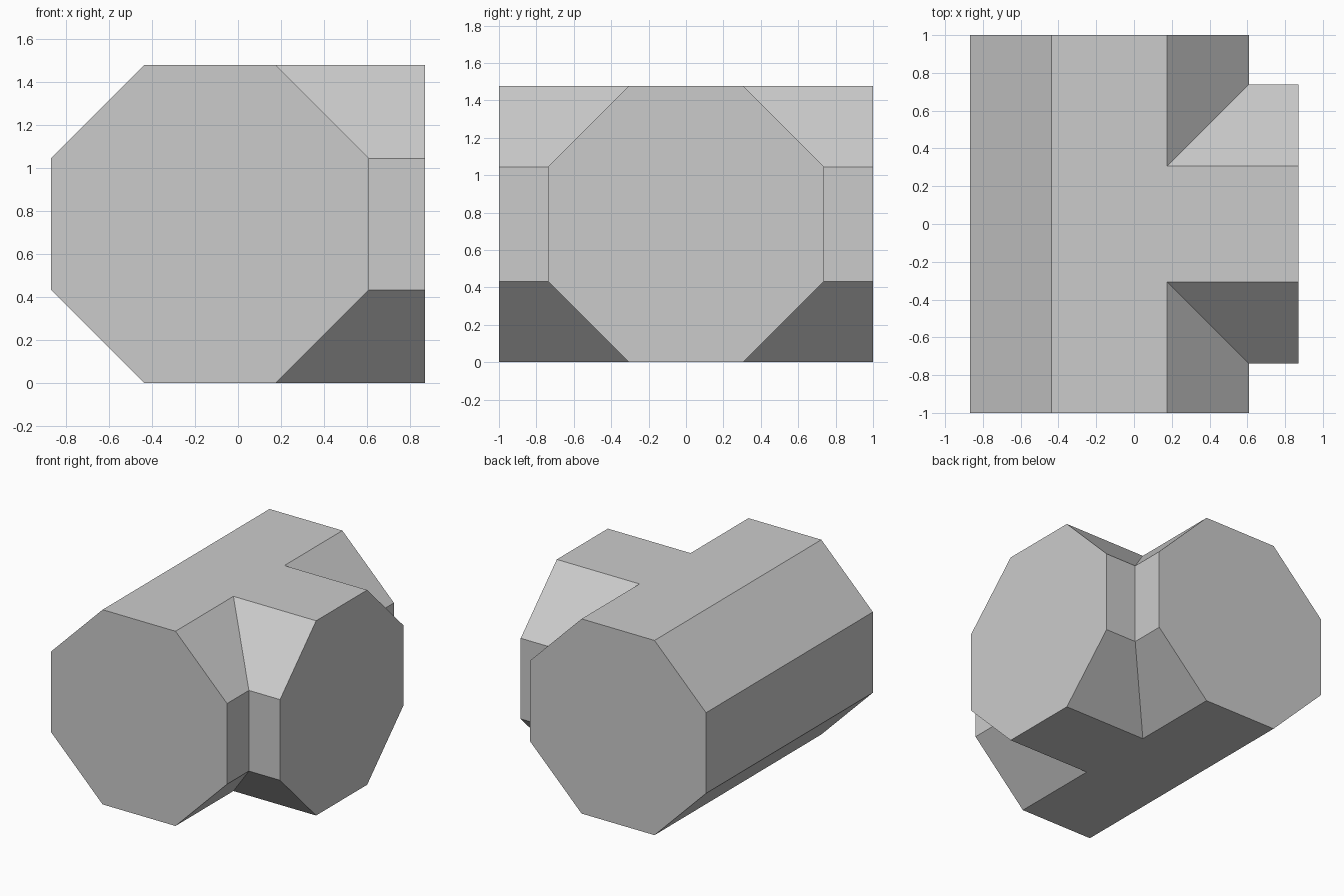
import bpy
import bmesh
import math
from mathutils import Vector

cube = bpy.data.objects.get("Cube")
if cube:
    bpy.data.objects.remove(cube, do_unlink=True)

APOTHEM = 0.7385
FLAT = APOTHEM * math.tan(math.pi / 8)
AXIS_X = -0.13          # centre line of the straight run
LENGTH = 1.0            # each arm, measured from the junction centre

grey = bpy.data.materials.new("plain_grey")
grey.use_nodes = True
colour = (0.6, 0.6, 0.6, 1)
grey.diffuse_color = colour
grey.node_tree.nodes["Principled BSDF"].inputs["Base Color"].default_value = colour

# Octagon section, split at the top and bottom middle for the mitre
half = [(0, APOTHEM), (FLAT, APOTHEM), (APOTHEM, FLAT),
        (APOTHEM, -FLAT), (FLAT, -APOTHEM), (0, -APOTHEM)]
section = half + [(-u, z) for u, z in reversed(half[1:-1])]


def add_arm(bm, direction, side, mitre):
    """Octagonal arm with its inner end cut to meet its neighbours."""
    direction, side = Vector(direction), Vector(side)
    centre = Vector((AXIS_X, 0, APOTHEM))
    inner, outer = [], []
    for u, z in section:
        base = centre + side * u + Vector((0, 0, z))
        inner.append(bm.verts.new(base + direction * mitre(u)))
        outer.append(bm.verts.new(base + direction * LENGTH))
    for i in range(len(section)):
        j = (i + 1) % len(section)
        bm.faces.new((inner[i], inner[j], outer[j], outer[i]))
    bm.faces.new(outer)


bm = bmesh.new()
# Front and back arms of the run, then the side branch
for sign in (-1, 1):
    add_arm(bm, (0, sign, 0), (1, 0, 0), lambda u: max(u, 0))
add_arm(bm, (1, 0, 0), (0, 1, 0), abs)

# Weld the mitres and clean up flat regions
bmesh.ops.remove_doubles(bm, verts=bm.verts[:], dist=0.0001)
bmesh.ops.recalc_face_normals(bm, faces=bm.faces[:])
bmesh.ops.dissolve_limit(bm, angle_limit=math.radians(1),
                         verts=bm.verts[:], edges=bm.edges[:])

mesh = bpy.data.meshes.new("tee_junction")
bm.to_mesh(mesh)
bm.free()
mesh.materials.append(grey)
tee = bpy.data.objects.new("tee_junction", mesh)
bpy.context.collection.objects.link(tee)
